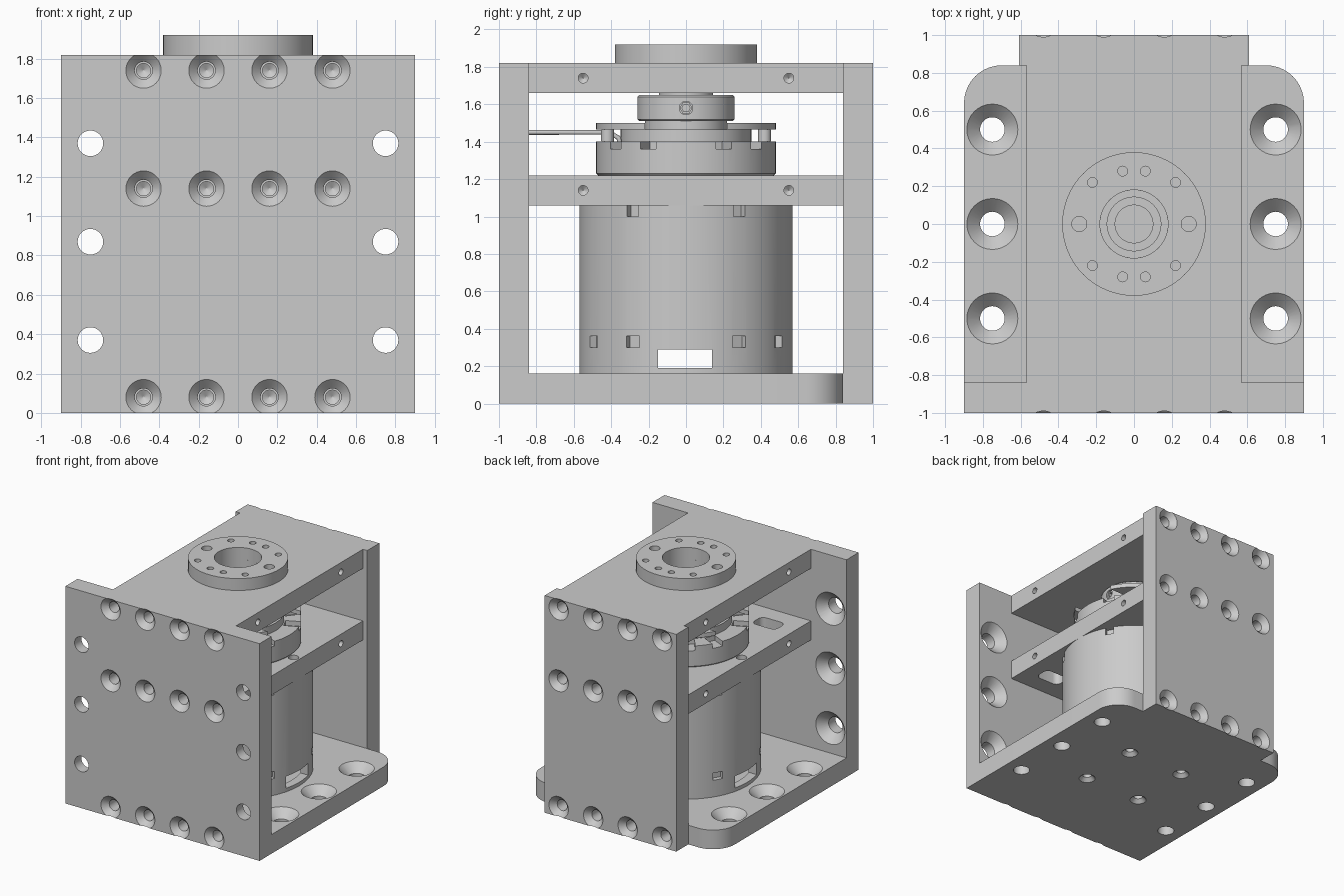
import bpy, bmesh, math
from mathutils import Matrix, Vector

cube = bpy.data.objects.get("Cube")
if cube:
    bpy.data.objects.remove(cube, do_unlink=True)

grey = bpy.data.materials.new("machined grey")
grey.use_nodes = True
GREY = (0.6, 0.6, 0.6, 1)
grey.diffuse_color = GREY
grey.node_tree.nodes["Principled BSDF"].inputs["Base Color"].default_value = GREY

X, Y, Z = Vector((1, 0, 0)), Vector((0, 1, 0)), Vector((0, 0, 1))


def box(bm, lo, hi, turn=0):
    size = [b - a for a, b in zip(lo, hi)]
    mid = [(a + b) / 2 for a, b in zip(lo, hi)]
    m = Matrix.Rotation(turn, 4, 'Z') @ Matrix.Translation(mid) @ Matrix.Diagonal((*size, 1))
    return bmesh.ops.create_cube(bm, size=1, matrix=m)["verts"]


def lathe(bm, profile, pos=(0, 0, 0), axis=Z, ring=False, n=32):
    """Revolve (radius, height) points; ends are capped unless ring closes the profile."""
    m = Matrix.Translation(pos) @ axis.to_track_quat('Z', 'Y').to_matrix().to_4x4()
    rows = [[bm.verts.new(m @ Vector((r * math.cos(2 * math.pi * i / n),
                                      r * math.sin(2 * math.pi * i / n), h)))
             for i in range(n)] for r, h in profile]
    pairs = list(zip(rows, rows[1:]))
    if ring:
        pairs.append((rows[-1], rows[0]))
    for a, b in pairs:
        for i in range(n):
            j = (i + 1) % n
            bm.faces.new((a[i], a[j], b[j], b[i]))
    if not ring:
        bm.faces.new(rows[0])
        bm.faces.new(rows[-1])


def rod(bm, r, pos, depth, axis=Z, n=32):
    lathe(bm, [(r, 0), (r, depth)], pos, axis, n=n)


def countersink(bm, pos, axis, big, small, depth):
    lathe(bm, [(big + .02, -.02), (small, big - small), (small, depth)], pos, axis)


def make(name, bm, cut=None):
    """Turn the bmesh into an object, subtract the cutter mesh, smooth it."""
    def to_object(title, data):
        bmesh.ops.recalc_face_normals(data, faces=data.faces)
        mesh = bpy.data.meshes.new(title)
        data.to_mesh(mesh)
        data.free()
        ob = bpy.data.objects.new(title, mesh)
        bpy.context.collection.objects.link(ob)
        return ob
    ob = to_object(name, bm)
    ob.data.materials.append(grey)
    bpy.ops.object.select_all(action='DESELECT')
    bpy.context.view_layer.objects.active = ob
    ob.select_set(True)
    if cut:
        cutter = to_object(name + "_cutter", cut)
        cutter.data.materials.append(grey)
        cutter.hide_render = True
        mod = ob.modifiers.new("holes", 'BOOLEAN')
        mod.operation, mod.solver, mod.object = 'DIFFERENCE', 'EXACT', cutter
        mod.use_self = True
        bpy.ops.object.modifier_apply(modifier=mod.name)
        bpy.data.objects.remove(cutter, do_unlink=True)
    bpy.ops.object.shade_smooth_by_angle(angle=math.radians(30))
    return ob


SCREW_X = (-.48, -.16, .16, .48)
LEVELS = (.08, 1.14, 1.74)
SIDES = (-1, 1)

# Upright plates: countersunk screws outside, mounting holes in the wide front one
for name, side, half in (("front_plate", -1, .9), ("back_plate", 1, .61)):
    bm, cut = bmesh.new(), bmesh.new()
    box(bm, (-half, min(side, side * .84), 0), (half, max(side, side * .84), 1.82))
    for x in SCREW_X:
        for z in LEVELS:
            countersink(cut, (x, side, z), -side * Y, .09, .045, .2)
    if side < 0:
        for x in (-.75, .75):
            for z in (.37, .87, 1.37):
                countersink(cut, (x, -.84, z), -Y, .135, .065, .2)
    make(name, bm, cut)


def tapped_ends(cut, z):
    """Blind screw holes with conical ends in the plate edges."""
    for x in SCREW_X:
        for s in SIDES:
            lathe(cut, [(.036, -.02), (.036, .2), (.003, .22)], (x, s * .84, z), -s * Y, n=20)


def side_holes(cut, z):
    for s in SIDES:
        for y in (-.55, .55):
            lathe(cut, [(.026, -.02), (.026, .1), (.002, .12)], (s * .57, y, z), -s * X, n=20)


# Base plate with rounded rear corners
bm, cut = bmesh.new(), bmesh.new()
box(bm, (-.9, -.84, 0), (.9, .84, .16))
corners = [e for e in bm.edges if all(v.co.y > .8 for v in e.verts)
           and abs(e.verts[0].co.x - e.verts[1].co.x) < .01]
bmesh.ops.bevel(bm, geom=corners, offset=.2, segments=10, profile=.5, affect='EDGES')
for x in (-.75, .75):
    for y in (-.5, 0, .5):
        countersink(cut, (x, y, .16), -Z, .135, .065, .2)
for x in (-.265, .265):
    for y in (-.265, .265):
        countersink(cut, (x, y, 0), Z, .065, .035, .12)
tapped_ends(cut, LEVELS[0])
make("base_plate", bm, cut)

# Middle plate with cable slots
bm, cut = bmesh.new(), bmesh.new()
box(bm, (-.57, -.84, 1.06), (.57, .84, 1.22))
tapped_ends(cut, LEVELS[1])
side_holes(cut, LEVELS[1])
for s in SIDES:
    slot = box(cut, (s * .33 - .11, -.69, 1), (s * .33 + .11, -.55, 1.3))
    edges = {e for v in slot for e in v.link_edges
             if abs(e.verts[0].co.z - e.verts[1].co.z) > .1}
    bmesh.ops.bevel(cut, geom=list(edges), offset=.045, segments=5, profile=.5, affect='EDGES')
    rod(cut, .04, (s * .515, 0, 1.18), .1)
make("middle_plate", bm, cut)

# Top plate with the shaft opening
bm, cut = bmesh.new(), bmesh.new()
box(bm, (-.57, -.84, 1.66), (.57, .84, 1.82))
tapped_ends(cut, LEVELS[2])
side_holes(cut, LEVELS[2])
rod(cut, .18, (0, 0, 1.6), .3, n=48)
make("top_plate", bm, cut)

# Output flange with its hole pattern
bm, cut = bmesh.new(), bmesh.new()
lathe(bm, [(.18, 1.82), (.38, 1.82), (.38, 1.92), (.18, 1.92)], ring=True, n=64)
for s in SIDES:
    rod(cut, .04, (s * .29, 0, 1.84), .1, n=24)
    for t in SIDES:
        rod(cut, .026, (s * .06, t * .28, 1.84), .1, n=20)
        rod(cut, .026, (s * .22, t * .22, 1.84), .1, n=20)
make("output_flange", bm, cut)

# Motor can, open below, with windows and vents
bm, cut = bmesh.new(), bmesh.new()
lathe(bm, [(.5, .42), (.5, .16), (.57, .16), (.57, 1.06)], n=72)
box(cut, (-.7, -.15, .19), (.7, .14, .29))
for k in range(12):
    if k % 6:
        box(cut, (.53, -.04, .3), (.62, .04, .36), math.radians(30 * k))
for k in (30, 150, 210, 330):
    box(cut, (.53, -.035, 1), (.62, .035, 1.1), math.radians(k))
make("motor_can", bm, cut)

# Encoder housing with notched rim
bm, cut = bmesh.new(), bmesh.new()
lathe(bm, [(.47, 1.22), (.48, 1.23), (.48, 1.4)], n=64)
for k in (25, 52, 128, 155, 205, 232, 308, 335):
    box(cut, (.36, -.045, 1.36), (.6, .045, 1.45), math.radians(k))
make("encoder_housing", bm, cut)

# Encoder disc and the raised lid above it
bm = bmesh.new()
rod(bm, .35, (0, 0, 1.4), .066, n=48)
make("encoder_disc", bm)

bm, cut = bmesh.new(), bmesh.new()
lathe(bm, [(.2, 1.465), (.48, 1.465), (.48, 1.5), (.2, 1.5)], ring=True, n=64)
box(cut, (-.6, -.22, 1.4), (.6, .22, 1.6))
make("encoder_lid", bm, cut)

bm = bmesh.new()
for s in SIDES:
    for t in SIDES:
        rod(bm, .035, (s * .14, t * .42, 1.39), .08, n=16)
make("encoder_posts", bm)

# Shaft and clamping hub with set screws
bm = bmesh.new()
lathe(bm, [(.1, 1.46), (.22, 1.46), (.22, 1.515), (.145, 1.515), (.145, 1.72), (.1, 1.72)],
      ring=True, n=48)
make("output_shaft", bm)

bm, cut = bmesh.new(), bmesh.new()
lathe(bm, [(.14, 1.51), (.25, 1.51), (.26, 1.52), (.26, 1.64), (.25, 1.65), (.14, 1.65)],
      ring=True, n=48)
for s in SIDES:
    rod(cut, .036, (s * .3, 0, 1.58), .08, -s * X, n=24)
make("shaft_hub", bm, cut)

bm = bmesh.new()
for s in SIDES:
    lathe(bm, [(.022, 0), (.022, .03), (.034, .03), (.034, 0)], (s * .245, 0, 1.58), -s * X,
          ring=True, n=6)
make("set_screws", bm)

# Signal wires from the encoder to the front plate
for k in range(4):
    curve = bpy.data.curves.new("signal_wire", 'CURVE')
    curve.dimensions = '3D'
    curve.bevel_depth, curve.bevel_resolution = .013, 2
    x = (k - 1.5) * .05
    path = [(x, -.35, 1.36), (x, -.36, 1.42), (x, -.41, 1.45), (x * 1.3, -.84, 1.45)]
    spline = curve.splines.new('POLY')
    spline.points.add(len(path) - 1)
    for point, co in zip(spline.points, path):
        point.co = (*co, 1)
    curve.materials.append(grey)
    curve.use_fill_caps = True
    bpy.context.collection.objects.link(bpy.data.objects.new("signal_wire", curve))
